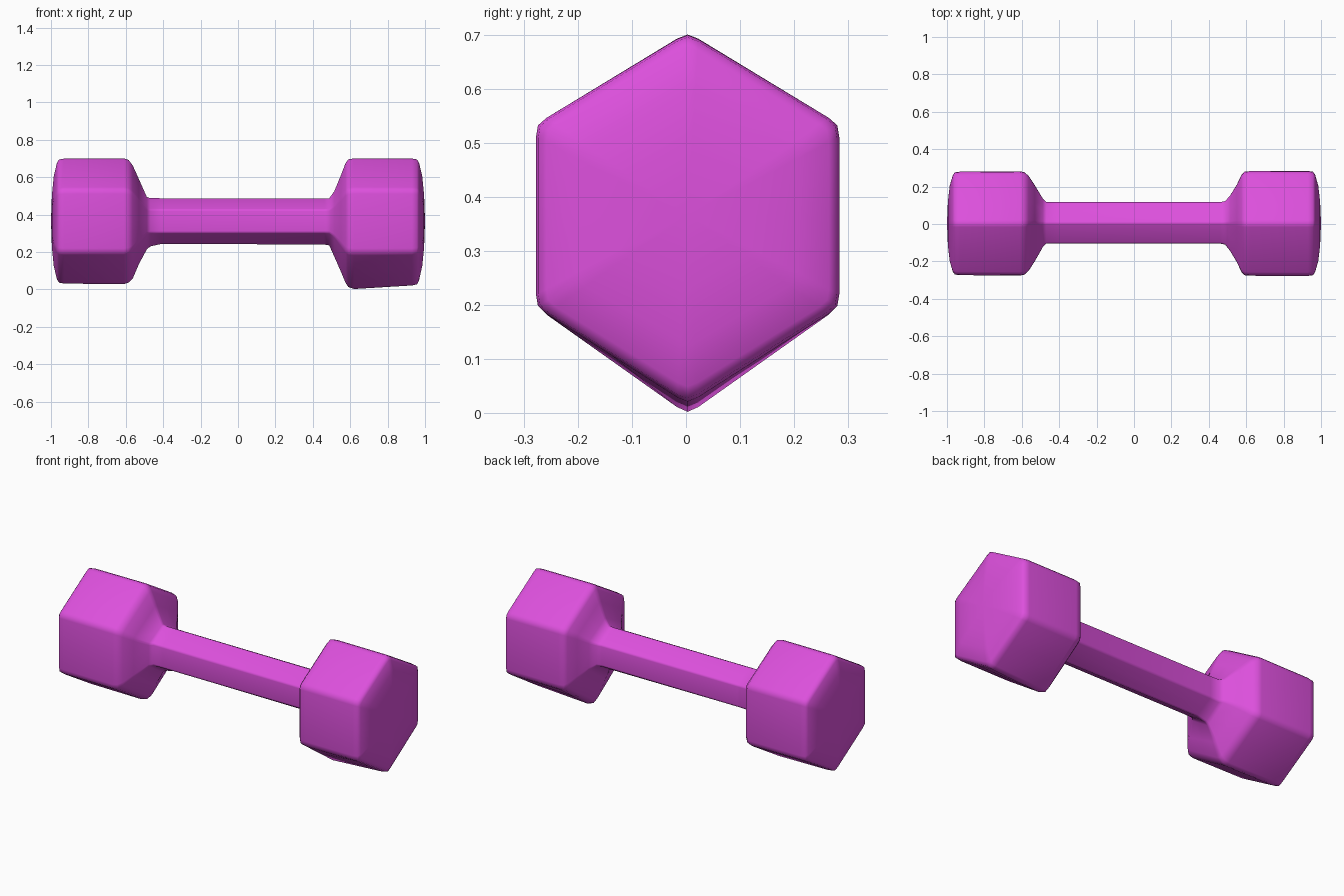
import bpy, bmesh, math
from mathutils import Vector

if "Cube" in bpy.data.objects:
    bpy.data.objects.remove(bpy.data.objects["Cube"])

CZ = 0.365

# unit hexagon, point up, with softened corners and slightly bulging sides
corners = [Vector(c) for c in ((0, 1), (1, .5), (1, -.5), (0, -1), (-1, -.5), (-1, .5))]
section = []
for i, c in enumerate(corners):
    n = corners[(i + 1) % 6]
    section.append(c)
    for t in (0.07, 0.5, 0.93):
        section.append(c.lerp(n, t) * 1.013)

# lengthwise stations: x, half height, half width, extra drop of the lower ridge, y offset
left_head = [
    (-0.995, .14, .117, 0, .003), (-0.985, .24, .20, 0, .003), (-0.968, .312, .257, 0, .003),
    (-0.957, .329, .270, 0, .003), (-0.93, .334, .273, 0, .003), (-0.61, .335, .275, .002, .003),
    (-0.585, .327, .270, .002, .003), (-0.563, .298, .250, .01, .003),
    (-0.53, .225, .20, .005, .004), (-0.487, .128, .127, .022, .006)]
handle = [(-0.468, .123, .109, .012, .006), (-0.41, .122, .109, 0, .006), (0.46, .120, .109, .005, .006)]
right_head = [
    (0.488, .122, .115, .008, .006), (0.515, .160, .148, .03, .004), (0.55, .245, .205, .025, .003),
    (0.575, .310, .257, .02, .003), (0.59, .330, .273, .022, .003), (0.62, .335, .276, .028, .003),
    (0.93, .334, .277, .010, .003), (0.957, .330, .273, .008, .003),
    (0.968, .312, .258, .004, .003), (0.985, .24, .20, 0, .003), (0.995, .14, .117, 0, .003)]

# loft the whole body through the stations
bm = bmesh.new()
rings = []
for x, hz, hy, drop, oy in left_head + handle + right_head:
    ring = []
    for p in section:
        low = max(0.0, (-p.y - 0.5) * 2)
        ring.append(bm.verts.new((x, p.x * hy + oy, CZ + p.y * hz - drop * min(low, 1))))
    rings.append(ring)
count = len(section)
for a, b in zip(rings, rings[1:]):
    for i in range(count):
        j = (i + 1) % count
        bm.faces.new((a[i], a[j], b[j], b[i]))

# domed end caps
for ring, x in ((rings[0], -1), (rings[-1], 1)):
    tip = bm.verts.new((x, .003, CZ))
    for i in range(count):
        bm.faces.new((ring[i], ring[(i + 1) % count], tip))
bmesh.ops.recalc_face_normals(bm, faces=bm.faces)

mesh = bpy.data.meshes.new("hex_dumbbell")
bm.to_mesh(mesh)
bm.free()
dumbbell = bpy.data.objects.new("hex_dumbbell", mesh)
bpy.context.collection.objects.link(dumbbell)

# magenta coating
coat = bpy.data.materials.new("magenta_coating")
coat.diffuse_color = (0.72, 0.08, 0.72, 1)
coat.use_nodes = True
coat.node_tree.nodes["Principled BSDF"].inputs["Base Color"].default_value = coat.diffuse_color
mesh.materials.append(coat)

bpy.context.view_layer.objects.active = dumbbell
dumbbell.select_set(True)
bpy.ops.object.shade_smooth_by_angle(angle=math.radians(60))
